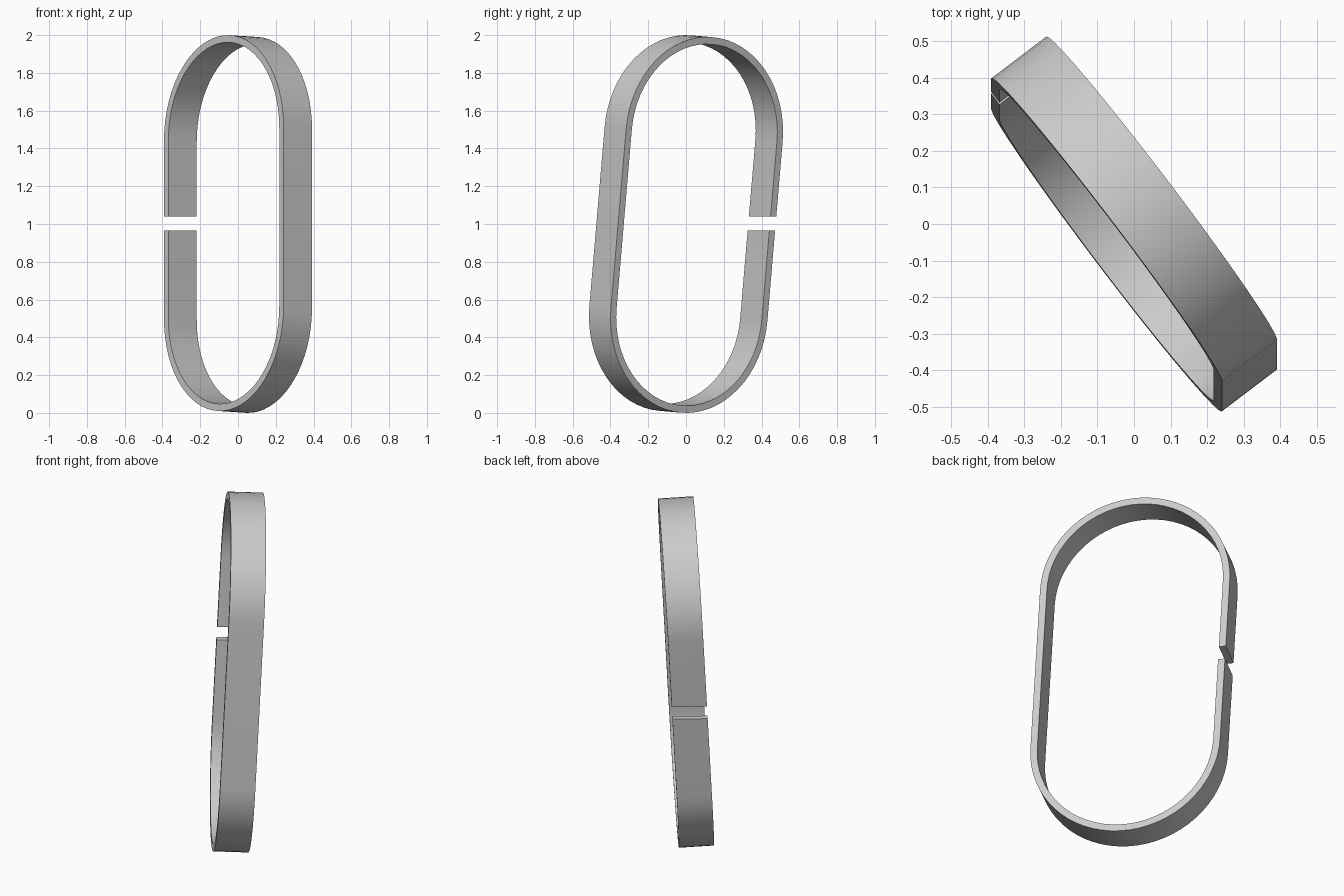
import bpy, bmesh, math
from mathutils import Vector

cube = bpy.data.objects.get("Cube")
if cube:
    bpy.data.objects.remove(cube, do_unlink=True)

RADIUS, HALF_LENGTH, THICK, WIDTH = 0.5225, 0.475, 0.038, 0.189
GAP_LOW, GAP_HIGH = 0.965, 1.04
STEPS = 32

# Leaning frame: along the straights, across the loop, and over the band width
along = Vector((0, 0.085, 1)).normalized()
across = Vector((0.607, -0.794, 0.0675)).normalized()
over = along.cross(across).normalized()
centre = Vector((0, 0, 1))

# Open loop path: start above the gap, over the top, down, round the bottom
path = [(0, Vector((-1, 0)))]
for side in (1, -1):
    for i in range(STEPS + 1):
        a = math.pi * i / STEPS
        path.append((side * HALF_LENGTH, side * Vector((-math.cos(a), math.sin(a)))))
path.append((0, Vector((-1, 0))))

# Sweep a rectangular section along the path
bm = bmesh.new()
rings = []
for k, (shift, n) in enumerate(path):
    ring = []
    for r, w in ((RADIUS, -0.5), (RADIUS, 0.5), (RADIUS - THICK, 0.5), (RADIUS - THICK, -0.5)):
        p = centre + across * n.x * r + along * (n.y * r + shift) + over * w * WIDTH
        # Slide the two ends along the straight to level, horizontal cuts
        if k in (0, len(path) - 1):
            level = GAP_HIGH if k == 0 else GAP_LOW
            p += along * ((level - p.z) / along.z)
        ring.append(bm.verts.new(p))
    rings.append(ring)
for a, b in zip(rings, rings[1:]):
    for j in range(4):
        m = (j + 1) % 4
        bm.faces.new((a[j], a[m], b[m], b[j]))
bm.faces.new(rings[0])
bm.faces.new(rings[-1])
bmesh.ops.recalc_face_normals(bm, faces=bm.faces[:])

mesh = bpy.data.meshes.new("split_band")
bm.to_mesh(mesh)
bm.free()
band = bpy.data.objects.new("split_band", mesh)
bpy.context.collection.objects.link(band)

# Plain grey metal
grey = bpy.data.materials.new("light_grey")
grey.use_nodes = True
colour = (0.6, 0.6, 0.6, 1)
grey.diffuse_color = colour
grey.node_tree.nodes["Principled BSDF"].inputs["Base Color"].default_value = colour
mesh.materials.append(grey)

# Smooth curves with crisp rims
bpy.ops.object.select_all(action='DESELECT')
band.select_set(True)
bpy.context.view_layer.objects.active = band
bpy.ops.object.shade_smooth_by_angle(angle=math.radians(30))
